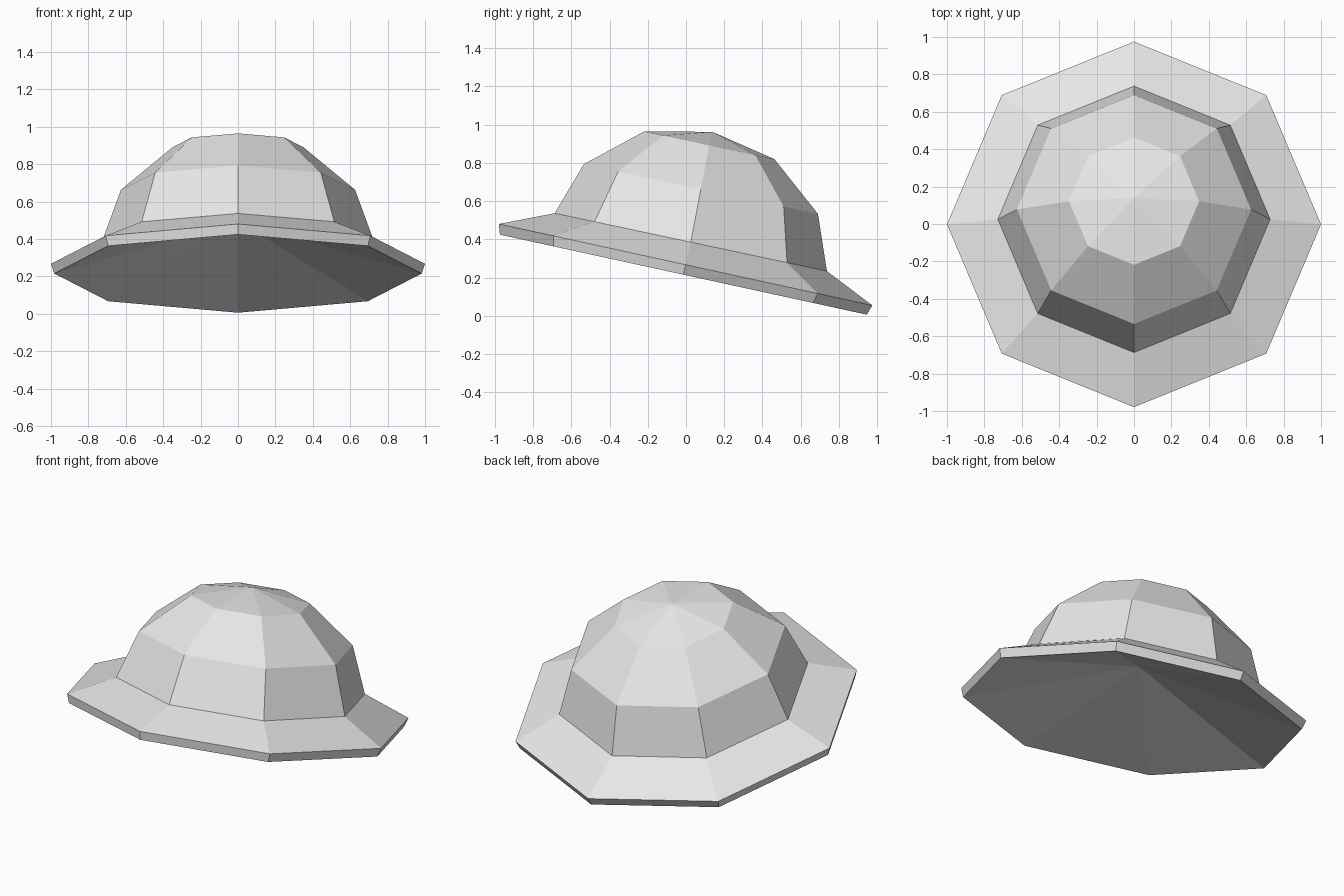
import bpy, bmesh
from math import sin, cos, radians, tau
from mathutils import Matrix, Vector

if "Cube" in bpy.data.objects:
    bpy.data.objects.remove(bpy.data.objects["Cube"], do_unlink=True)

SIDES = 8

felt = bpy.data.materials.new("light_grey")
felt.use_nodes = True
GREY = (0.8, 0.8, 0.8, 1)
felt.diffuse_color = GREY
felt.node_tree.nodes["Principled BSDF"].inputs["Base Color"].default_value = GREY


def ring(bm, radius, y, z, tilt):
    """Tilted octagon, or a single point when the radius is zero."""
    place = Matrix.Translation((0, y, z)) @ Matrix.Rotation(radians(-tilt), 4, 'X')
    if radius == 0:
        return [bm.verts.new(place.translation)]
    return [bm.verts.new(place @ Vector((radius * cos(tau * i / SIDES),
                                         radius * sin(tau * i / SIDES), 0)))
            for i in range(SIDES)]


def loft(name, profile):
    """Join successive rings, listed from the underside to the top."""
    bm = bmesh.new()
    rings = [ring(bm, *p) for p in profile]
    for low, high in zip(rings, rings[1:]):
        for i in range(SIDES):
            j = (i + 1) % SIDES
            if len(low) == 1:
                bm.faces.new((low[0], high[j], high[i]))
            elif len(high) == 1:
                bm.faces.new((low[i], low[j], high[0]))
            else:
                bm.faces.new((low[i], low[j], high[j], high[i]))
    mesh = bpy.data.meshes.new(name)
    bm.to_mesh(mesh)
    bm.free()
    mesh.materials.append(felt)
    obj = bpy.data.objects.new(name, mesh)
    bpy.context.collection.objects.link(obj)
    return obj


# Seam shared by brim and crown: radius, y, z, tilt
seam = (0.728, 0.025, 0.385, 12)

# Brim with its hollow underside
loft("brim", [(0, 0.045, 0.495, 12.3), (0.982, -0.014, 0.215, 12.3),
              (1.0, -0.002, 0.267, 12.3), seam])

# Faceted crown
loft("crown", [seam, (0.626, 0.078, 0.663, 12),
               (0.348, 0.122, 0.892, 12), (0, 0.139, 0.962, 12)])
